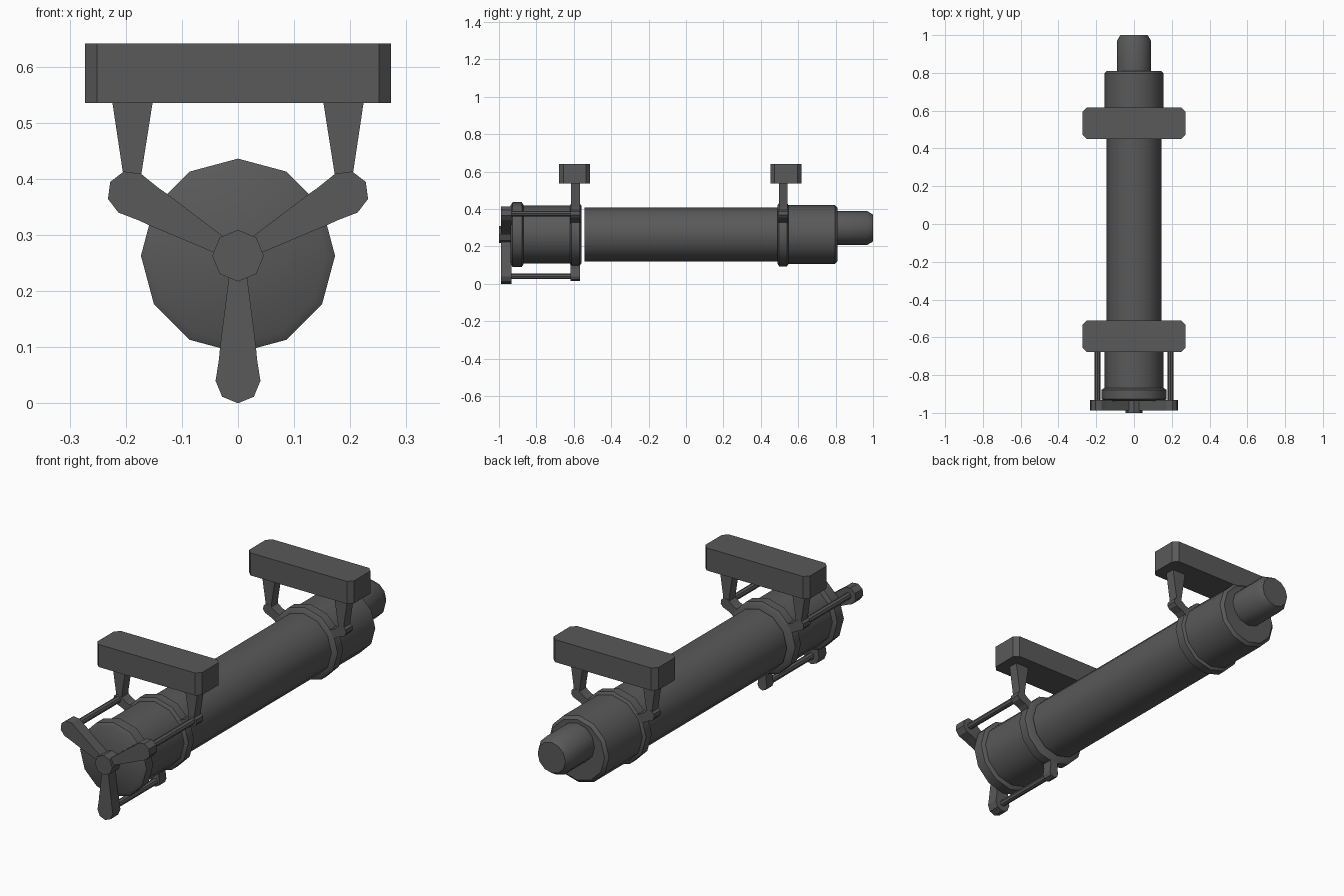
import bpy, bmesh, math

cube = bpy.data.objects.get("Cube")
if cube:
    bpy.data.objects.remove(cube, do_unlink=True)

AXIS = 0.263      # height of the tube axis
REACH = 0.223     # distance from the axis to the rods

grey = bpy.data.materials.new("dark_grey")
grey.use_nodes = True
colour = (0.1, 0.1, 0.1, 1)
grey.diffuse_color = colour
grey.node_tree.nodes["Principled BSDF"].inputs["Base Color"].default_value = colour


def finish(name, bm, smooth=False):
    bmesh.ops.recalc_face_normals(bm, faces=bm.faces)
    mesh = bpy.data.meshes.new(name)
    bm.to_mesh(mesh)
    bm.free()
    mesh.materials.append(grey)
    ob = bpy.data.objects.new(name, mesh)
    bpy.context.collection.objects.link(ob)
    if smooth:
        bpy.ops.object.select_all(action='DESELECT')
        ob.select_set(True)
        bpy.context.view_layer.objects.active = ob
        bpy.ops.object.shade_smooth_by_angle(angle=math.radians(35))
    return ob


def lathe(name, profile, x=0, z=AXIS, sides=12, smooth=True):
    """Capped turned part along y from (y, radius) pairs."""
    bm = bmesh.new()
    rings = []
    for y, r in profile:
        rings.append([bm.verts.new((x + r * math.sin(math.tau * i / sides), y,
                                    z + r * math.cos(math.tau * i / sides)))
                      for i in range(sides)])
    for a, b in zip(rings, rings[1:]):
        for i in range(sides):
            j = (i + 1) % sides
            bm.faces.new((a[i], a[j], b[j], b[i]))
    bm.faces.new(rings[0])
    bm.faces.new(rings[-1])
    return finish(name, bm, smooth)


def plate(name, outline, y0, y1):
    """Extrude an (x, z) outline along y."""
    bm = bmesh.new()
    face = bm.faces.new([bm.verts.new((x, y0, z)) for x, z in outline])
    out = bmesh.ops.extrude_face_region(bm, geom=[face])
    for v in out["geom"]:
        if isinstance(v, bmesh.types.BMVert):
            v.co.y = y1
    return finish(name, bm)


def spoke(name, angle, half, y0, y1):
    """Arm with a round end; half lists (distance, half width), last is the round end."""
    end, r = half[-1]
    side = list(half[:-1])
    arc = [(end + r * math.cos(t), r * math.sin(t))
           for t in (math.radians(d) for d in range(90, -91, -45))]
    pts = side + arc + [(d, -w) for d, w in reversed(side)]
    c, s = math.cos(angle), math.sin(angle)
    return plate(name, [(d * c - w * s, AXIS + d * s + w * c) for d, w in pts], y0, y1)


def collar(name, y0, y1, r):
    lathe(name, [(y0, r - 0.016), (y0 + 0.01, r), (y1 - 0.01, r), (y1, r - 0.016)])


# Turned body sections
lathe("main_tube", [(-0.543, 0.145), (0.5, 0.145)])
lathe("front_body", [(-0.93, 0.155), (-0.565, 0.155)])
lathe("rear_body", [(0.53, 0.157), (0.797, 0.157), (0.81, 0.143)])
lathe("rear_knob", [(0.8, 0.091), (0.968, 0.091), (1.0, 0.072)], z=0.298)
collar("front_collar", -0.937, -0.868, 0.173)
collar("front_clamp_ring", -0.622, -0.56, 0.17)
collar("rear_clamp_ring", 0.488, 0.55, 0.17)
lathe("front_hub", [(-1.0, 0.046), (-0.93, 0.046)], sides=8, smooth=False)

# Three front arms with rods back to the clamp ring lugs
ARM = [(0.02, 0.014), (0.163, 0.032), (0.185, 0.034), (REACH, 0.04)]
LUG = [(0.14, 0.025), (0.185, 0.019), (REACH, 0.024)]
for label, degrees in (("left", 30), ("right", 150), ("bottom", 270)):
    a = math.radians(degrees)
    spoke(label + "_front_arm", a, ARM, -0.988, -0.932)
    spoke(label + "_front_lug", a, LUG, -0.617, -0.567)
    lathe(label + "_rod", [(-0.935, 0.015), (-0.6, 0.015)],
          x=REACH * math.cos(a), z=AXIS + REACH * math.sin(a), sides=8)
    if label != "bottom":
        spoke(label + "_rear_lug", a, LUG, 0.495, 0.545)

# Mounting blocks with chamfered corners, on tapered legs
for label, y, leg_y in (("front", -0.595, -0.592), ("rear", 0.534, 0.52)):
    bm = bmesh.new()
    bmesh.ops.create_cube(bm, size=1)
    for v in bm.verts:
        v.co = (v.co.x * 0.546, y + v.co.y * 0.166, 0.588 + v.co.z * 0.106)
    upright = [e for e in bm.edges if abs(e.verts[0].co.z - e.verts[1].co.z) > 0.05]
    bmesh.ops.bevel(bm, geom=upright, offset=0.022, segments=1, affect='EDGES')
    finish(label + "_mount_block", bm)
    for side, s in (("left", 1), ("right", -1)):
        plate(f"{side}_{label}_leg",
              [(s * 0.152, 0.537), (s * 0.224, 0.537), (s * 0.205, 0.41),
               (s * 0.203, 0.375), (s * 0.175, 0.375), (s * 0.172, 0.41)],
              leg_y - 0.024, leg_y + 0.024)
